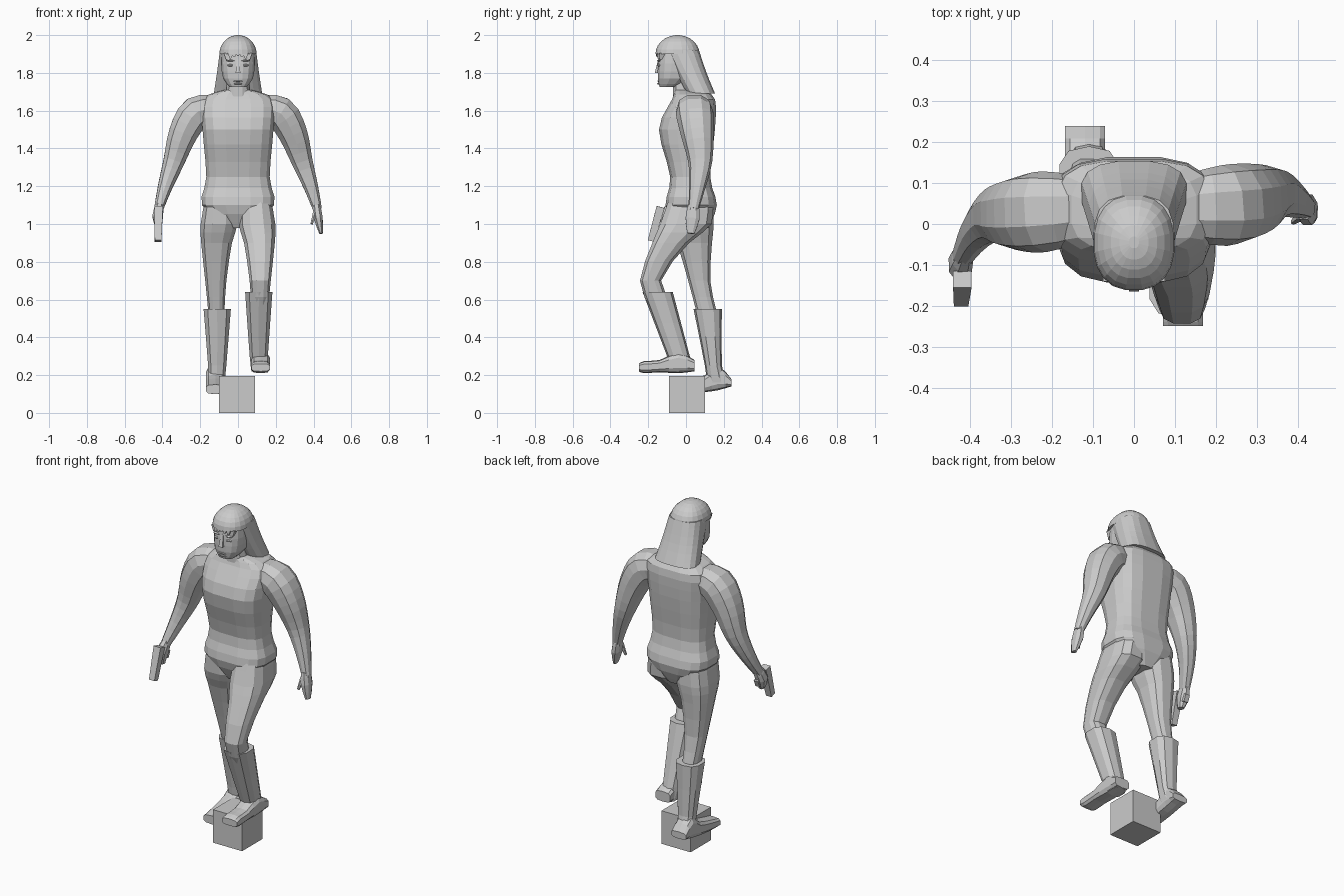
import bpy, bmesh, math
from mathutils import Vector

cube = bpy.data.objects.get("Cube")
if cube:
    bpy.data.objects.remove(cube, do_unlink=True)

grey = bpy.data.materials.new("plain grey")
grey.use_nodes = True
grey.diffuse_color = (.6, .6, .6, 1)
grey.node_tree.nodes["Principled BSDF"].inputs["Base Color"].default_value = grey.diffuse_color

ACROSS, DEPTH, UP = Vector((1, 0, 0)), Vector((0, 1, 0)), Vector((0, 0, 1))


def outline(sides, power):
    """Unit cross-section: a rounded box with flat front and sides."""
    points = []
    for i in range(sides):
        angle = (i + .5) * math.tau / sides
        c, s = math.cos(angle), math.sin(angle)
        points.append((math.copysign(abs(c) ** power, c), math.copysign(abs(s) ** power, s)))
    return points


def ease(keys, steps):
    """Fill in sections between the key sections with a smooth spline."""
    keys = [Vector(key) for key in keys]
    sections = []
    for i in range(len(keys) - 1):
        before, start = keys[max(i - 1, 0)], keys[i]
        end, after = keys[i + 1], keys[min(i + 2, len(keys) - 1)]
        for step in range(steps):
            t = step / steps
            leave, arrive = (end - before) / 2, (after - start) / 2
            bend = leave * (1 - t) - arrive * t + (end - start) * (2 * t - 1)
            sections.append(start.lerp(end, t) + bend * t * (1 - t))
    return sections + [keys[-1]]


def skin(name, rings):
    """Join rings of points into one closed, flat-shaded mesh."""
    bm = bmesh.new()
    loops = [[bm.verts.new(point) for point in ring] for ring in rings]
    for low, high in zip(loops, loops[1:]):
        for i in range(len(low)):
            j = (i + 1) % len(low)
            bm.faces.new((low[i], low[j], high[j], high[i]))
    bm.faces.new(reversed(loops[0]))
    bm.faces.new(loops[-1])
    bmesh.ops.recalc_face_normals(bm, faces=bm.faces)
    mesh = bpy.data.meshes.new(name)
    bm.to_mesh(mesh)
    bm.free()
    mesh.materials.append(grey)
    bpy.context.collection.objects.link(bpy.data.objects.new(name, mesh))


def loft(name, keys, along=UP, steps=2, sides=12, power=.75):
    """Keys are (station, x min, x max, other min, other max)."""
    other = DEPTH if along == UP else UP
    rings = []
    for station, left, right, low, high in ease(keys, steps):
        rings.append([along * station
                      + ACROSS * (left + right + u * (right - left)) / 2
                      + other * (low + high + v * (high - low)) / 2
                      for u, v in outline(sides, power)])
    skin(name, rings)


def even_loft(name, keys, **options):
    """Keys are (height, half width, front, back), centred on the middle."""
    loft(name, [(z, -half, half, front, back) for z, half, front, back in keys], **options)


def tube(name, keys, hint=DEPTH, steps=2, sides=10, power=.85):
    """Keys are (x, y, z, radius across, radius along the hint)."""
    sections = ease(keys, steps)
    points = [Vector(section[:3]) for section in sections]
    rings = []
    for i, point in enumerate(points):
        path = (points[min(i + 1, len(points) - 1)] - points[max(i - 1, 0)]).normalized()
        u = hint.cross(path).normalized()
        v = path.cross(u)
        across, along = sections[i][3:]
        rings.append([point + u * a * across + v * b * along for a, b in outline(sides, power)])
    skin(name, rings)


def pad(name, x, z, width, height):
    """Small rounded feature set into the face."""
    bpy.ops.mesh.primitive_uv_sphere_add(segments=8, ring_count=6, radius=1, location=(x, -.14, z))
    feature = bpy.context.object
    feature.name = name
    feature.scale = (width, .013, height)
    feature.data.materials.append(grey)


# Torso, from crotch to collar, and neck
even_loft("torso", [
    (.98, .06, -.06, .12), (1.1, .193, -.11, .165), (1.25, .17, -.085, .13),
    (1.5, .19, -.145, .155), (1.66, .19, -.075, .155), (1.71, .07, -.06, .09)],
    steps=3, sides=16, power=.65)
even_loft("neck", [(1.65, .07, -.07, .09), (1.8, .055, -.07, .06)])

# Head and face
even_loft("head", [(1.725, .045, -.14, -.05), (1.77, .08, -.15, .03),
                   (1.85, .09, -.15, .06), (1.93, .085, -.14, .05)], sides=16)
even_loft("nose", [(1.8, .016, -.17, -.13), (1.87, .01, -.15, -.13)], steps=1, sides=4)
pad("upper_lip", 0, 1.757, .03, .005)
pad("lower_lip", 0, 1.743, .025, .006)
for side, label in ((1, "left"), (-1, "right")):
    pad(label + "_eye", side * .038, 1.84, .02, .007)
    pad(label + "_brow", side * .038, 1.865, .025, .005)

# Hair: domed cap, long back fall and ragged fringe
dome = []
for step in range(7):
    angle = step * math.pi / 13
    reach = math.cos(angle)
    dome.append((1.9 + .1 * math.sin(angle), .1 * reach, -.045 - .118 * reach, -.045 + .118 * reach))
even_loft("hair_cap", dome, steps=1, sides=20, power=.85)
even_loft("hair_fall", [(1.69, .13, 0, .155), (1.8, .113, -.06, .11), (1.92, .097, -.12, .07)],
          steps=3, sides=16)
for lock in range(-3, 4):
    x = lock * .02
    front = -.163 + x * x * 5
    drop = .01 + abs(x) / 3
    loft("fringe_lock", [(1.9 - drop, x - .005, x + .005, front, front + .03),
                         (1.905, x - .02, x + .02, front, front + .04)], steps=1, sides=4)

# Arms: one shared profile of (x, height, radius), each with its own swing in depth
arm = [(.11, 1.61, .07), (.22, 1.59, .09), (.29, 1.48, .08),
       (.34, 1.33, .058), (.385, 1.2, .04), (.42, 1.08, .025)]
swings = {"left": (1, (.04, .045, .06, .075, .06, .04)),
          "right": (-1, (.04, .03, .025, .02, -.02, -.08))}
for label, (side, depths) in swings.items():
    tube(label + "_arm", [(side * x, y, z, radius, radius * 1.1)
                          for (x, z, radius), y in zip(arm, depths)], steps=3)

# Hands
tube("left_hand", [(.415, .04, 1.1, .022, .03), (.425, .035, 1.03, .025, .04),
                   (.44, .025, .95, .01, .02)], sides=8)
tube("left_thumb", [(.41, .02, 1.07, .013, .013), (.39, .005, 1, .007, .007)], steps=1, sides=6)
tube("right_hand", [(-.415, -.07, 1.1, .022, .03), (-.425, -.1, 1.04, .03, .04),
                    (-.42, -.11, .98, .015, .02)], sides=8)

# Pistol pointing down and forward
tube("pistol_barrel", [(-.42, -.135, 1.09, .032, .03), (-.423, -.185, .91, .025, .025)],
     steps=1, sides=4, power=1)
tube("pistol_grip", [(-.42, -.13, 1.05, .02, .03), (-.42, -.06, 1.02, .02, .03)],
     hint=UP, steps=1, sides=4, power=1)


def leg(label, side, thigh_depths, boot_keys, foot_keys):
    """Leg, boot shaft and foot share their widths; depths set the stride."""
    def widen(station, inner, outer, low, high):
        return (station, *sorted((side * inner, side * outer)), low, high)

    thigh = ((.55, .07, .16), (.7, .06, .175), (.9, .03, .197), (1, 0, .2), (1.14, .01, .175))
    shaft = ((.07, .16), (.06, .16), (.035, .185))
    loft(label + "_leg", [widen(*w, *d) for w, d in zip(thigh, thigh_depths)])
    loft(label + "_boot", [widen(z, *w, *d) for w, (z, *d) in zip(shaft, boot_keys)], sides=10)
    loft(label + "_foot", [widen(y, .07, .17, *heights) for y, *heights in foot_keys],
         along=DEPTH, sides=10, power=.6)


# Left leg steps forward, right leg trails behind
leg("left", 1,
    [(-.19, -.05), (-.245, -.13), (-.18, .02), (-.14, .14), (-.09, .14)],
    [(.22, -.07, .04), (.3, -.1, .02), (.64, -.23, -.07)],
    [(.045, .22, .28), (-.04, .21, .32), (-.14, .215, .28), (-.22, .21, .275), (-.25, .22, .26)])
leg("right", -1,
    [(.05, .16), (.01, .13), (-.05, .14), (-.09, .15), (-.09, .14)],
    [(.16, .11, .22), (.25, .1, .19), (.55, .04, .19)],
    [(.24, .14, .18), (.17, .12, .25), (.1, .11, .2), (0, .1, .17), (-.08, .1, .15)])

# Square block under the figure
loft("base_block", [(0, -.1, .09, -.09, .1), (.195, -.1, .09, -.09, .1)],
     steps=1, sides=4, power=0)
